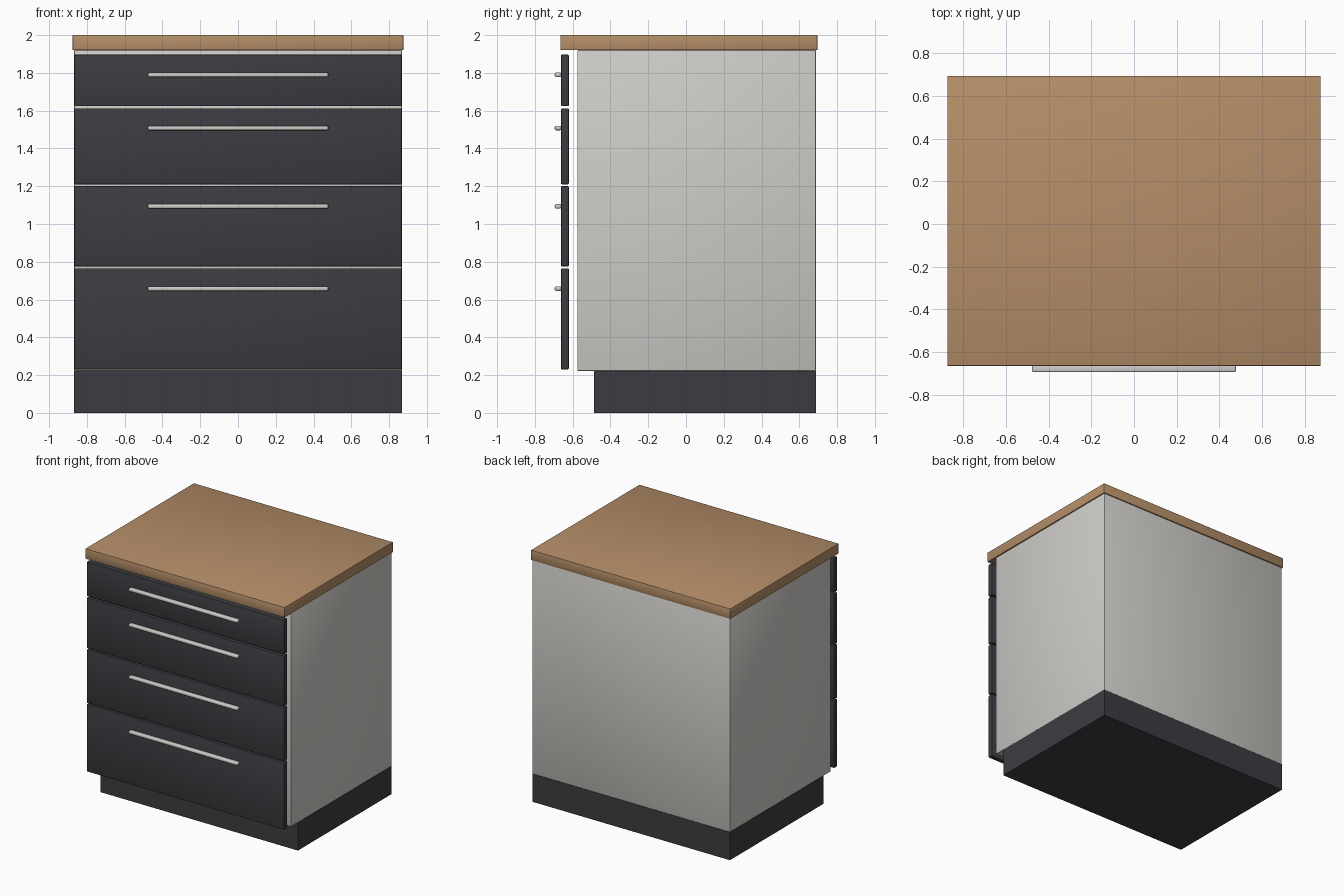
import bpy

cube = bpy.data.objects.get("Cube")
if cube:
    bpy.data.objects.remove(cube, do_unlink=True)


def material(name, rgb):
    m = bpy.data.materials.new(name)
    m.use_nodes = True
    m.diffuse_color = (*rgb, 1)
    m.node_tree.nodes["Principled BSDF"].inputs["Base Color"].default_value = (*rgb, 1)
    return m


wood = material("warm_wood", (0.46, 0.27, 0.14))
charcoal = material("charcoal", (0.046, 0.044, 0.052))
pale = material("pale_grey", (0.62, 0.61, 0.58))


def box(name, mat, x, y, z, bevel=0.0, segments=2):
    """Box from (min, max) ranges with optionally rounded edges."""
    centre = [(a + b) / 2 for a, b in (x, y, z)]
    bpy.ops.mesh.primitive_cube_add(size=1, location=centre)
    ob = bpy.context.object
    ob.name = name
    ob.scale = [b - a for a, b in (x, y, z)]
    bpy.ops.object.transform_apply(location=False, rotation=False, scale=True)
    ob.data.materials.append(mat)
    if bevel:
        mod = ob.modifiers.new("rounded_edges", "BEVEL")
        mod.width = bevel
        mod.segments = segments
        bpy.ops.object.modifier_apply(modifier=mod.name)
        bpy.ops.object.shade_smooth_by_angle()
    return ob


# Plinth, carcass and worktop
box("plinth", charcoal, (-0.868, 0.868), (-0.487, 0.688), (0, 0.222))
box("cabinet_body", pale, (-0.868, 0.868), (-0.575, 0.688), (0.222, 1.92), 0.004)
box("worktop", wood, (-0.875, 0.875), (-0.665, 0.695), (1.92, 2.0), 0.002)

# Drawer fronts with a bar handle each: bottom, top, handle height
drawers = [(0.23, 0.765, 0.658), (0.775, 1.2, 1.094),
           (1.21, 1.612, 1.508), (1.624, 1.897, 1.79)]
for i, (low, high, grip) in enumerate(drawers, 1):
    box(f"drawer_front_{i}", charcoal, (-0.868, 0.868), (-0.662, -0.62), (low, high), 0.006)
    box(f"drawer_handle_{i}", pale, (-0.478, 0.478), (-0.695, -0.66),
        (grip - 0.012, grip + 0.012), 0.008, 3)
